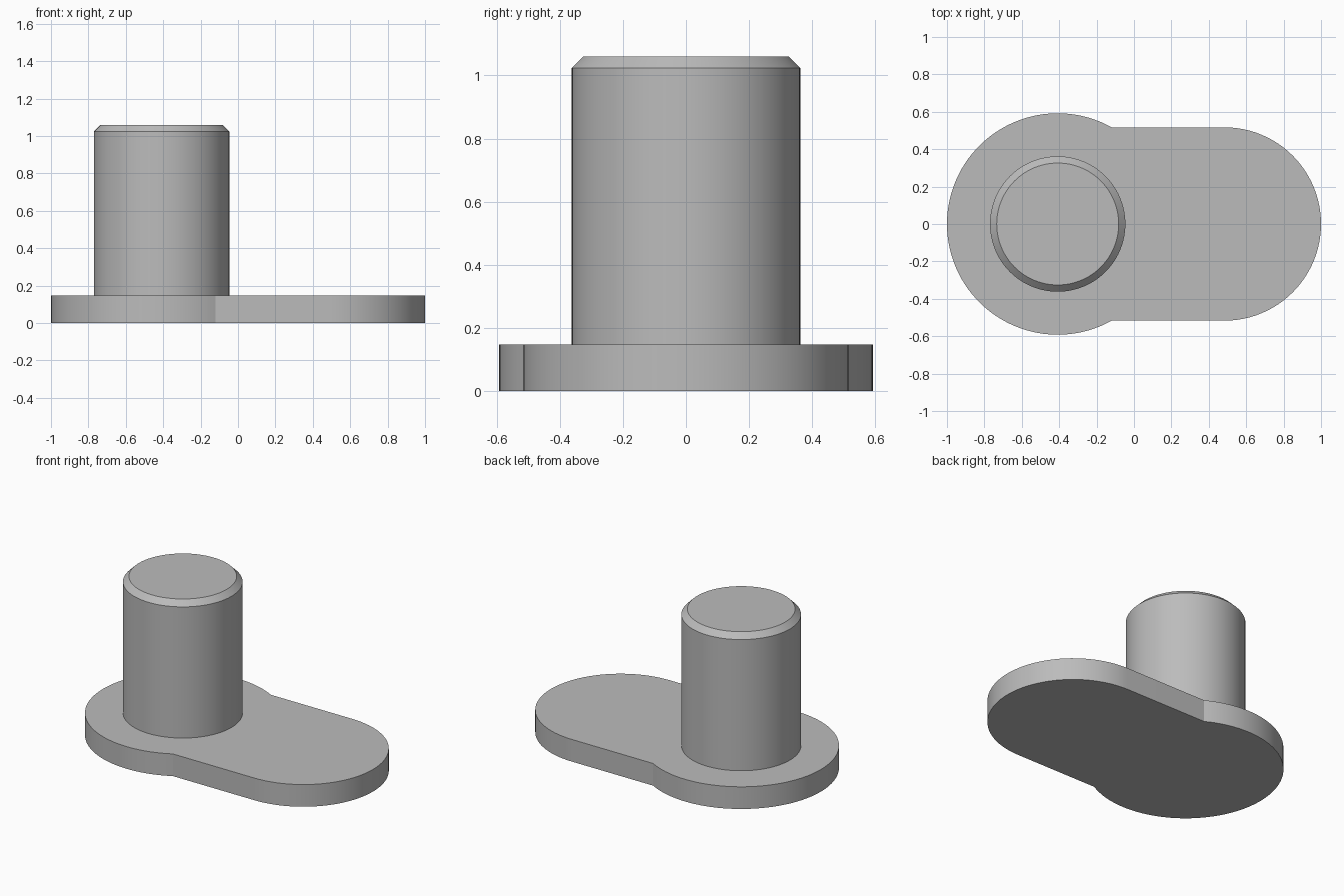
import bpy
import bmesh
from math import radians, asin, pi, cos, sin

cube = bpy.data.objects.get("Cube")
if cube:
    bpy.data.objects.remove(cube, do_unlink=True)

grey = bpy.data.materials.new("plain grey")
grey.use_nodes = True
colour = (0.5, 0.5, 0.5, 1)
grey.diffuse_color = colour
grey.node_tree.nodes["Principled BSDF"].inputs["Base Color"].default_value = colour

PIN_X, BIG_R = -0.408, 0.592
END_R = 0.517
END_X = 1 - END_R
PLATE_H = 0.148
PIN_R, PIN_TOP, CHAMFER = 0.362, 1.06, 0.036


def arc(cx, r, start, end, steps):
    angles = [start + (end - start) * i / steps for i in range(steps + 1)]
    return [(cx + r * cos(a), r * sin(a)) for a in angles]


def finish(bm, name):
    bmesh.ops.recalc_face_normals(bm, faces=bm.faces)
    mesh = bpy.data.meshes.new(name)
    bm.to_mesh(mesh)
    bm.free()
    mesh.materials.append(grey)
    obj = bpy.data.objects.new(name, mesh)
    bpy.context.collection.objects.link(obj)
    bpy.ops.object.select_all(action="DESELECT")
    obj.select_set(True)
    bpy.context.view_layer.objects.active = obj
    bpy.ops.object.shade_smooth_by_angle(angle=radians(20))
    return obj


# Base plate: a large round end joined to a narrower rounded arm
meet = asin(END_R / BIG_R)
outline = arc(END_X, END_R, -pi / 2, pi / 2, 48)
outline += arc(PIN_X, BIG_R, meet, 2 * pi - meet, 72)
bm = bmesh.new()
bottom = bm.faces.new([bm.verts.new((x, y, 0)) for x, y in outline])
top = bmesh.ops.extrude_face_region(bm, geom=[bottom], use_keep_orig=True)
rim = [v for v in top["geom"] if isinstance(v, bmesh.types.BMVert)]
bmesh.ops.translate(bm, verts=rim, vec=(0, 0, PLATE_H))
finish(bm, "base_plate")

# Upright pin with a chamfered top edge
bm = bmesh.new()
rings = []
for r, z in [(PIN_R, PLATE_H), (PIN_R, PIN_TOP - CHAMFER), (PIN_R - CHAMFER, PIN_TOP)]:
    rings.append([bm.verts.new((x, y, z)) for x, y in arc(PIN_X, r, 0, 2 * pi, 96)[:-1]])
for low, high in zip(rings, rings[1:]):
    for i in range(len(low)):
        bm.faces.new((low[i - 1], low[i], high[i], high[i - 1]))
bm.faces.new(rings[-1])
finish(bm, "pin")
